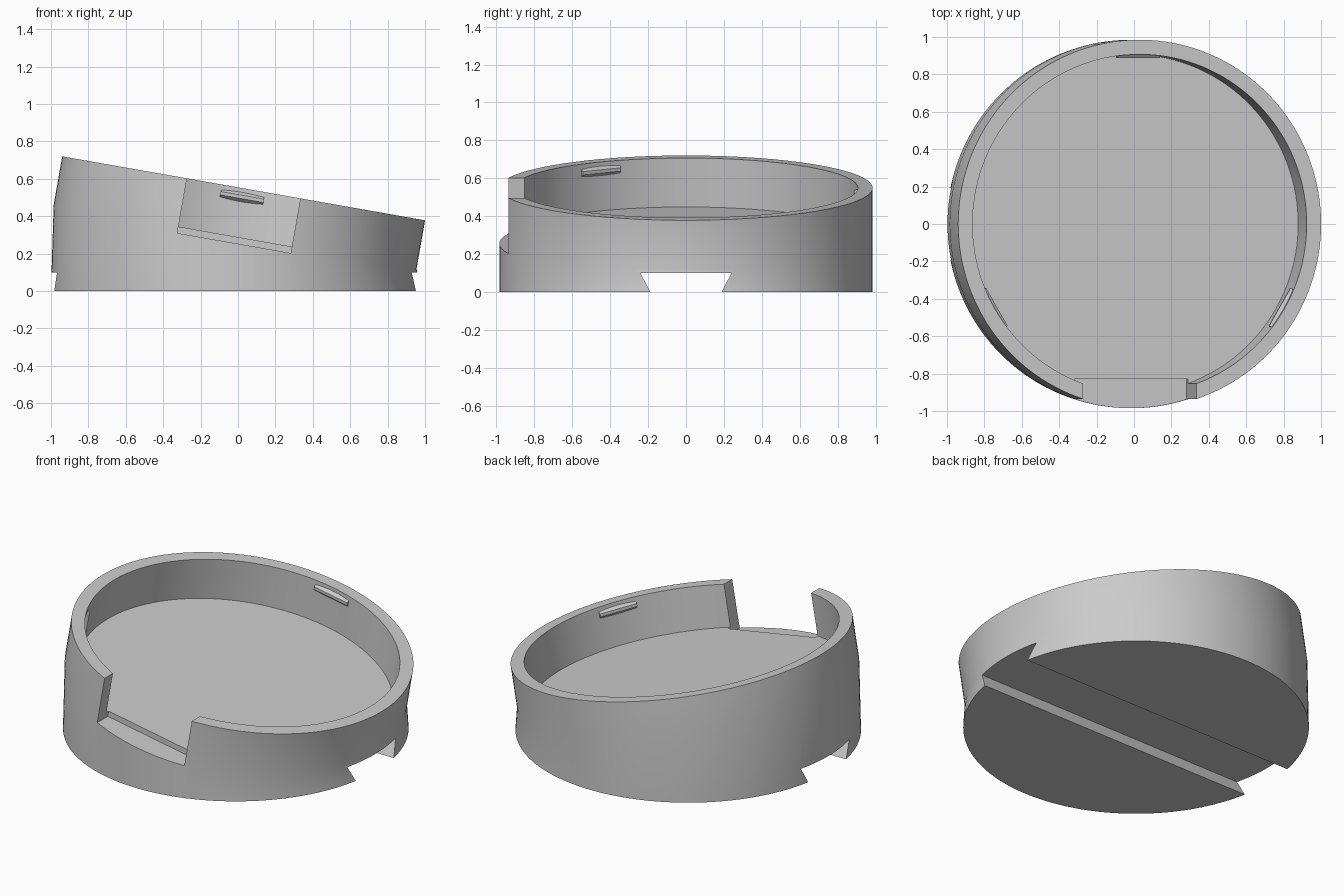
import bpy, bmesh, math
from mathutils import Matrix

old = bpy.data.objects.get("Cube")
if old:
    bpy.data.objects.remove(old)

SEG = 144
R_OUT, R_IN = 0.985, 0.907
WALL = 0.262
TILT = Matrix.Translation((-0.0153, 0, 0.291)) @ Matrix.Rotation(math.radians(10), 4, 'Y')
BASE = Matrix.Translation((-0.0153, 0, 0))

grey = bpy.data.materials.new("plain grey")
grey.use_nodes = True
GREY = (0.6, 0.6, 0.6, 1)
grey.diffuse_color = GREY
grey.node_tree.nodes["Principled BSDF"].inputs["Base Color"].default_value = GREY


def finish(name, bm):
    bmesh.ops.recalc_face_normals(bm, faces=bm.faces)
    mesh = bpy.data.meshes.new(name)
    bm.to_mesh(mesh)
    bm.free()
    mesh.materials.append(grey)
    obj = bpy.data.objects.new(name, mesh)
    bpy.context.collection.objects.link(obj)
    return obj


def prism(name, section, half, matrix):
    """Extrude a (y, z) section along x, from -half to half."""
    bm = bmesh.new()
    ends = [[bm.verts.new((x, y, z)) for y, z in section] for x in (-half, half)]
    for end in ends:
        bm.faces.new(end)
    for i in range(len(section)):
        j = (i + 1) % len(section)
        bm.faces.new((ends[0][i], ends[0][j], ends[1][j], ends[1][i]))
    bm.transform(matrix)
    return finish(name, bm)


def activate(obj):
    bpy.ops.object.select_all(action='DESELECT')
    obj.select_set(True)
    bpy.context.view_layer.objects.active = obj


def cut(obj, cutter):
    cutter.hide_render = True
    mod = obj.modifiers.new("cut", 'BOOLEAN')
    mod.operation = 'DIFFERENCE'
    mod.solver = 'EXACT'
    mod.object = cutter
    activate(obj)
    bpy.ops.object.modifier_apply(modifier=mod.name)
    bpy.data.objects.remove(cutter)


# Tilted cup lofted down to a level round base
bm = bmesh.new()
levels = [(R_OUT, 0, BASE), (R_OUT, 0, TILT), (R_OUT, WALL, TILT),
          (R_IN, WALL, TILT), (R_IN, 0, TILT)]
rings = []
for radius, z, matrix in levels:
    ring = bmesh.ops.create_circle(bm, segments=SEG, radius=radius,
                                   matrix=matrix @ Matrix.Translation((0, 0, z)))
    rings.append(ring["verts"])
for low, high in zip(rings, rings[1:]):
    for i in range(SEG):
        j = (i + 1) % SEG
        bm.faces.new((low[i], low[j], high[j], high[i]))
bm.faces.new(rings[0])
bm.faces.new(rings[-1])
cup = finish("tilted_cup", bm)

# Front opening through the wall, dropping just below the floor
opening = [(-1.3, -0.035), (-0.83, -0.035), (-0.83, 0.6), (-1.3, 0.6)]
cut(cup, prism("opening_cutter", opening, 0.308, TILT))

# Dovetail slot along the underside
slot = [(-0.137, -0.1), (0.137, -0.1), (0.24, 0.1), (-0.24, 0.1)]
cut(cup, prism("slot_cutter", slot, 1.5, Matrix()))

activate(cup)
bpy.ops.object.shade_smooth_by_angle(angle=math.radians(25))

# Three snap ridges inside the wall
ridge = [(0.925, WALL - 0.008), (0.887, WALL - 0.038),
         (0.887, WALL - 0.056), (0.925, WALL - 0.088)]
for name, turn in (("back", 0), ("right", 120), ("left", 240)):
    prism(name + "_snap_ridge", ridge, 0.117,
          TILT @ Matrix.Rotation(math.radians(turn), 4, 'Z'))
